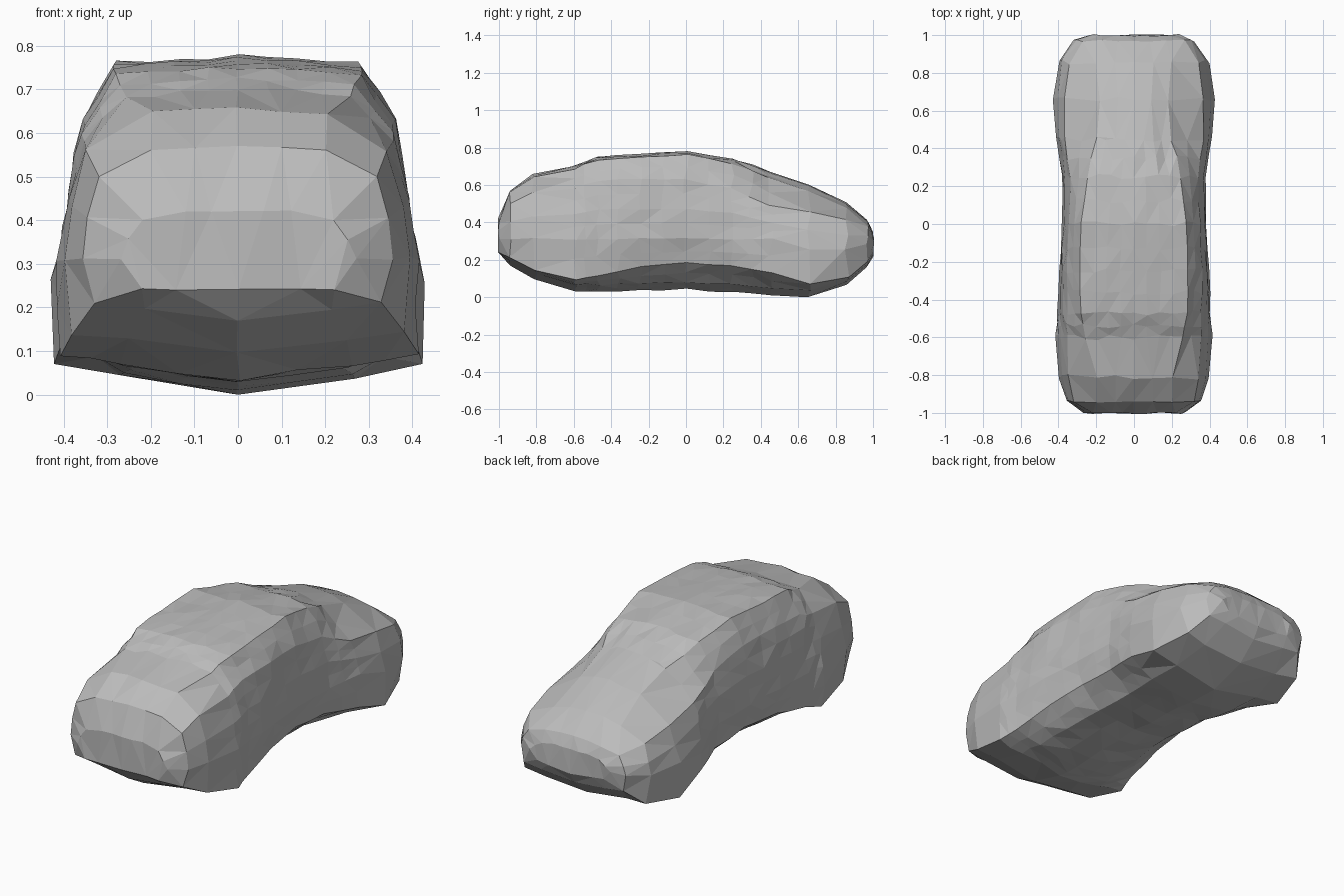
import bpy
import bmesh
import random
from mathutils import Vector

random.seed(4)

default = bpy.data.objects.get("Cube")
if default:
    bpy.data.objects.remove(default, do_unlink=True)

# One grey for the whole body
grey = bpy.data.materials.new("light grey")
grey.use_nodes = True
colour = (0.5, 0.5, 0.5, 1)
grey.diffuse_color = colour
grey.node_tree.nodes["Principled BSDF"].inputs["Base Color"].default_value = colour

# Stations from nose to tail:
# y, roof z, crown x z, shoulder x z, belt x, sill x z, belly z
STATIONS = [
    (-1, .42, .12, .42, .22, .4, .27, .22, .24, .24),
    (-.94, .57, .2, .56, .32, .5, .355, .33, .21, .17),
    (-.81, .655, .2, .645, .345, .56, .395, .385, .14, .1),
    (-.6, .7, .26, .68, .355, .58, .412, .41, .09, .035),
    (-.47, .75, .28, .735, .355, .62, .405, .39, .115, .025),
    (-.25, .765, .285, .75, .36, .63, .395, .37, .16, .035),
    (0, .775, .275, .76, .35, .63, .378, .35, .18, .04),
    (.25, .74, .25, .715, .335, .58, .382, .36, .17, .025),
    (.45, .675, .2, .635, .365, .49, .41, .4, .13, .005),
    (.66, .605, .18, .57, .37, .45, .425, .42, .068, 0),
    (.86, .505, .2, .48, .345, .41, .395, .365, .105, .06),
    (.97, .41, .17, .4, .27, .375, .32, .3, .19, .16),
    (1, .35, .1, .35, .17, .34, .24, .2, .24, .22),
]
BELT = .31


def half_section(station):
    """Points from the roof centre down one side to the belly centre."""
    y, roof, crown_x, crown_z, sx, sz, belt, sill_x, sill_z, belly = station
    belt_z = min(BELT, (sz + sill_z) / 2)
    keel_rise = min(.04, (sill_z - belly) * .6)
    corners = [
        (0, roof), (crown_x * .5, (roof * 2 + crown_z) / 3),
        (crown_x, crown_z), (sx, sz),
        ((sx + belt) / 2 + .008, (sz + belt_z) / 2), (belt, belt_z),
        (sill_x, sill_z), (sill_x * .65, belly + keel_rise),
        (0, belly),
    ]
    return [Vector((x, y, z)) for x, z in corners]


def full_section(station):
    right = half_section(station)
    left = [Vector((-p.x, p.y, p.z)) for p in reversed(right[1:-1])]
    return right + left


def skin(bm, rings):
    """Join neighbouring rings and close both ends."""
    loops = [[bm.verts.new(p) for p in ring] for ring in rings]
    count = len(loops[0])
    for a, b in zip(loops, loops[1:]):
        for i in range(count):
            j = (i + 1) % count
            bm.faces.new((a[i], a[j], b[j], b[i]))
    bm.faces.new(loops[0])
    bm.faces.new(loops[-1])


bm = bmesh.new()
skin(bm, [full_section(s) for s in STATIONS])

# Finer facets through the middle, broad ones at nose and tail
middle = [e for e in bm.edges
          if all(-.65 < v.co.y < .5 for v in e.verts)]
bmesh.ops.subdivide_edges(bm, edges=middle, cuts=1, smooth=.5,
                          use_grid_fill=True)

# Uneven, chipped surface
for v in bm.verts:
    rough = .005 if abs(v.co.y) < .9 else .002
    v.co += Vector((random.uniform(-1, 1) * rough,
                    random.uniform(-1, 1) * rough * 3,
                    random.uniform(-1, 1) * rough))
bmesh.ops.triangulate(bm, faces=bm.faces[:])
bmesh.ops.recalc_face_normals(bm, faces=bm.faces[:])

# Settle on the ground, centred along its length
ys = [v.co.y for v in bm.verts]
floor = min(v.co.z for v in bm.verts)
centre = (max(ys) + min(ys)) / 2
bmesh.ops.translate(bm, verts=bm.verts[:], vec=(0, -centre, -floor))

mesh = bpy.data.meshes.new("body")
bm.to_mesh(mesh)
bm.free()
mesh.materials.append(grey)
body = bpy.data.objects.new("body", mesh)
bpy.context.scene.collection.objects.link(body)
